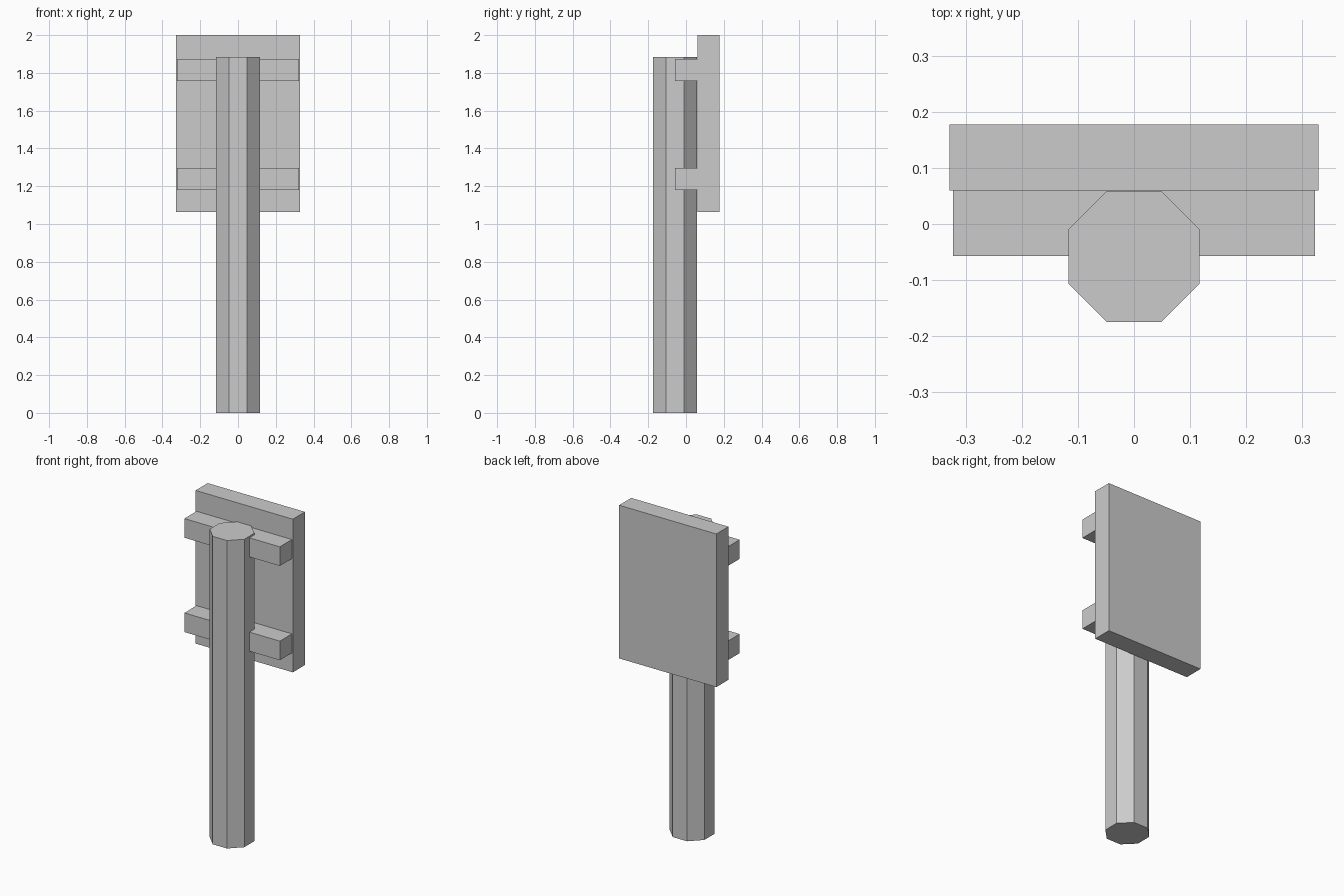
import bpy
from math import pi, cos

if "Cube" in bpy.data.objects:
    bpy.data.objects.remove(bpy.data.objects["Cube"])


def box(name, x, y, z):
    """Box from (min, max) ranges on each axis."""
    bpy.ops.mesh.primitive_cube_add(size=1)
    ob = bpy.context.object
    ob.name = name
    for v in ob.data.vertices:
        for i, (lo, hi) in enumerate((x, y, z)):
            v.co[i] = hi if v.co[i] > 0 else lo
    return ob


# Octagonal post with flat sides facing the axes
POST_H, APOTHEM = 1.884, 0.117
bpy.ops.mesh.primitive_cylinder_add(
    vertices=8, radius=APOTHEM / cos(pi / 8), depth=POST_H,
    location=(0, -0.058, POST_H / 2), rotation=(0, 0, pi / 8))
bpy.context.object.name = "post"
bpy.ops.object.transform_apply(location=True, rotation=True, scale=True)

# Sign board behind the post
box("sign_board", (-0.329, 0.329), (0.06, 0.177), (1.063, 2.0))

# Two cross battens joining the board to the post
for name, z in (("lower_batten", 1.18), ("upper_batten", 1.757)):
    box(name, (-0.323, 0.323), (-0.057, 0.06), (z, z + 0.117))
